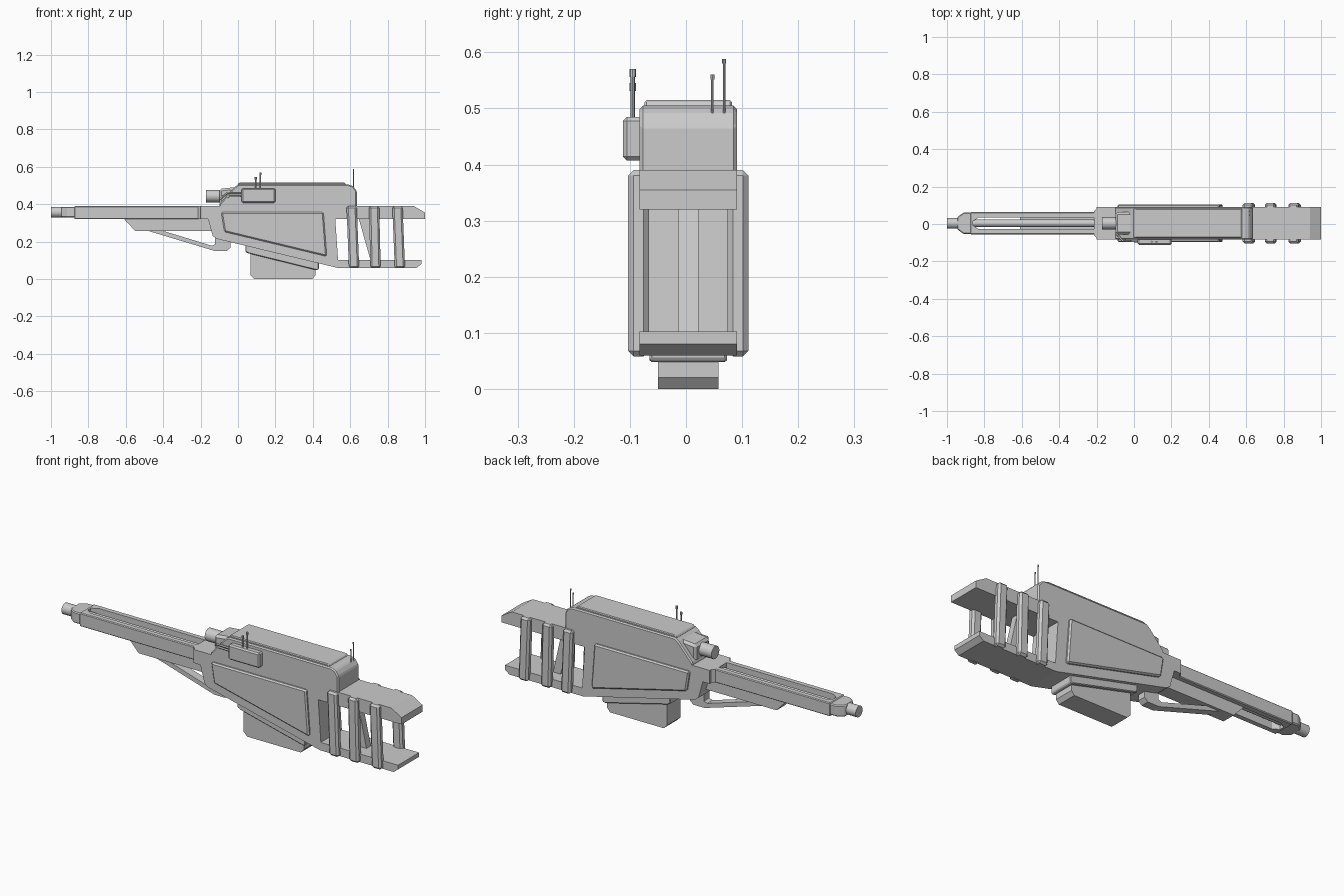
import bpy, bmesh, math
from mathutils import Vector

if "Cube" in bpy.data.objects:
    bpy.data.objects.remove(bpy.data.objects["Cube"])

CY = 0.004   # centre plane of the gun body


def prism(name, pts, lo, hi, axis='Y', bevel=0.0):
    """Extrude an XZ profile along Y, or an XY profile along Z."""
    bm = bmesh.new()
    place = (lambda p, d: (p[0], d, p[1])) if axis == 'Y' else (lambda p, d: (p[0], p[1], d))
    f = bm.faces.new([bm.verts.new(place(p, lo)) for p in pts])
    ext = bmesh.ops.extrude_face_region(bm, geom=[f])
    off = Vector((0, hi - lo, 0)) if axis == 'Y' else Vector((0, 0, hi - lo))
    bmesh.ops.translate(bm, vec=off, verts=[v for v in ext['geom'] if isinstance(v, bmesh.types.BMVert)])
    bmesh.ops.recalc_face_normals(bm, faces=bm.faces)
    me = bpy.data.meshes.new(name)
    bm.to_mesh(me)
    bm.free()
    ob = bpy.data.objects.new(name, me)
    bpy.context.collection.objects.link(ob)
    if bevel:
        m = ob.modifiers.new('bevel', 'BEVEL')
        m.width, m.segments, m.limit_method = bevel, 1, 'ANGLE'
    return ob


def sym(name, pts, half, bevel=0.0):
    return prism(name, pts, CY - half, CY + half, 'Y', bevel)


def tube(name, a, b, r, sides=16):
    a, b = Vector(a), Vector(b)
    bpy.ops.mesh.primitive_cylinder_add(vertices=sides, radius=r, depth=(b - a).length, location=(a + b) / 2)
    ob = bpy.context.object
    ob.name = name
    ob.rotation_mode = 'QUATERNION'
    ob.rotation_quaternion = (b - a).to_track_quat('Z', 'Y')
    if sides > 10:
        bpy.ops.object.shade_smooth_by_angle(angle=math.radians(35))
    return ob


def rect(x0, x1, z0, z1):
    return [(x0, z0), (x1, z0), (x1, z1), (x0, z1)]


# Receiver with the two stock rails as one side profile
sym('receiver', [(-0.20, 0.39), (-0.20, 0.32), (-0.16, 0.32), (-0.135, 0.23), (-0.115, 0.215),
                 (0.53, 0.06), (0.955, 0.06), (0.98, 0.08), (0.98, 0.102), (0.535, 0.102),
                 (0.52, 0.32), (1.0, 0.32), (1.0, 0.355), (0.94, 0.39)], 0.0865)

# Upper housing and its raised lid
sym('upper_housing', [(-0.10, 0.38), (0.635, 0.38), (0.635, 0.47), (0.615, 0.497), (0.59, 0.505),
                      (0.0, 0.505), (-0.02, 0.49), (-0.10, 0.40)], 0.0865, 0.006)
sym('housing_lid', [(-0.005, 0.50), (0.58, 0.50), (0.572, 0.515), (0.005, 0.515)], 0.078, 0.004)

# Raised side panels, both sides
panel = [(-0.09, 0.357), (0.457, 0.357), (0.475, 0.12), (-0.073, 0.252)]
for s, side in ((-1, 'front'), (1, 'back')):
    a, b = sorted((CY + s * 0.08, CY + s * 0.101))
    prism('side_panel_' + side, panel, a, b, 'Y', 0.007)

# Stock ribs: three leaning straps on each side
for i, (xt, xb) in enumerate(((0.58, 0.593), (0.70, 0.708), (0.825, 0.838))):
    w = 0.055
    for s in (-1, 1):
        a, b = sorted((CY + s * 0.07, CY + s * 0.1075))
        prism(f'stock_rib_{i + 1}', [(xb, 0.058), (xb + w, 0.058), (xt + w, 0.39), (xt, 0.39)], a, b, 'Y', 0.01)
sym('stock_brace', [(0.645, 0.325), (0.70, 0.325), (0.752, 0.095), (0.71, 0.095)], 0.018)


# Barrel shroud with a pointed slot cut through it
def mirror_plan(half):
    return [(x, CY + y) for x, y in half] + [(x, CY - y) for x, y in reversed(half)]


shroud = prism('barrel_shroud', mirror_plan([(-0.875, 0.06), (-0.19, 0.06)]), 0.32, 0.39, 'Z', 0.004)
cut = prism('slot_cutter', mirror_plan([(-0.86, 0.012), (-0.83, 0.032), (-0.205, 0.032)]), 0.25, 0.45, 'Z')
m = shroud.modifiers.new('slot', 'BOOLEAN')
m.operation, m.object, m.solver = 'DIFFERENCE', cut, 'EXACT'
cut.hide_render = True
cut.hide_viewport = True
prism('shroud_nose', mirror_plan([(-0.945, 0.033), (-0.91, 0.058), (-0.87, 0.058)]), 0.328, 0.386, 'Z', 0.005)
prism('barrel_collar', mirror_plan([(-0.215, 0.062), (-0.19, 0.0865), (-0.18, 0.0865)]), 0.32, 0.39, 'Z')
tube('barrel_rod', (-0.88, CY, 0.357), (-0.18, CY, 0.357), 0.02)
tube('muzzle', (-1.0, CY, 0.357), (-0.92, CY, 0.357), 0.029)

# Keel under the barrel and the slanted hand guard strut
sym('barrel_keel', [(-0.61, 0.322), (-0.55, 0.257), (-0.13, 0.257), (-0.13, 0.322)], 0.036)
sym('hand_guard', [(-0.49, 0.26), (-0.125, 0.15), (-0.06, 0.15), (-0.04, 0.168), (-0.04, 0.215),
                   (-0.122, 0.235), (-0.122, 0.185), (-0.14, 0.178), (-0.41, 0.26)], 0.022)

# Magazine and its mounting plate
sym('magazine_plate', [(0.04, 0.145), (0.055, 0.137), (0.42, 0.047), (0.432, 0.052), (0.432, 0.10), (0.04, 0.20)],
    0.069, 0.004)
sym('magazine', [(0.068, 0.16), (0.068, 0.02), (0.088, 0.0), (0.397, 0.0), (0.414, 0.02), (0.414, 0.08)], 0.054)

# Sight block and lens tube on the front of the housing
sym('sight_block', [(-0.10, 0.395), (0.02, 0.395), (0.02, 0.492), (-0.02, 0.49), (-0.10, 0.482)], 0.06, 0.012)
tube('sight_tube', (-0.172, CY, 0.443), (-0.09, CY, 0.443), 0.033)

# Radio box on the front side with two cables
prism('side_box', rect(0.02, 0.20, 0.407, 0.485), -0.112, -0.07, 'Y', 0.007)
for i, z in enumerate((0.458, 0.445)):
    path = [(0.03, -0.094, z), (-0.06 + i * 0.015, -0.09, z), (-0.095 + i * 0.015, -0.05, z - 0.03)]
    cu = bpy.data.curves.new(f'side_cable_{i + 1}', 'CURVE')
    cu.dimensions, cu.bevel_depth, cu.bevel_resolution = '3D', 0.005, 1
    sp = cu.splines.new('POLY')
    sp.points.add(len(path) - 1)
    for p, c in zip(sp.points, path):
        p.co = (*c, 1)
    bpy.context.collection.objects.link(bpy.data.objects.new(cu.name, cu))

# Antennas with small tips: two on the box, two at the rear
for i, (x, y, z0, z1) in enumerate(((0.095, -0.095, 0.48, 0.545), (0.12, -0.095, 0.48, 0.57),
                                    (0.617, 0.047, 0.485, 0.56), (0.617, 0.068, 0.485, 0.588))):
    k = 1.0 if i < 2 else 0.6
    tube(f'antenna_{i + 1}', (x, y, z0), (x, y, z1), 0.0038 * k, 8)
    tube(f'antenna_tip_{i + 1}', (x, y, z1 - 0.014 * k), (x, y, z1), 0.0058 * k, 8)
